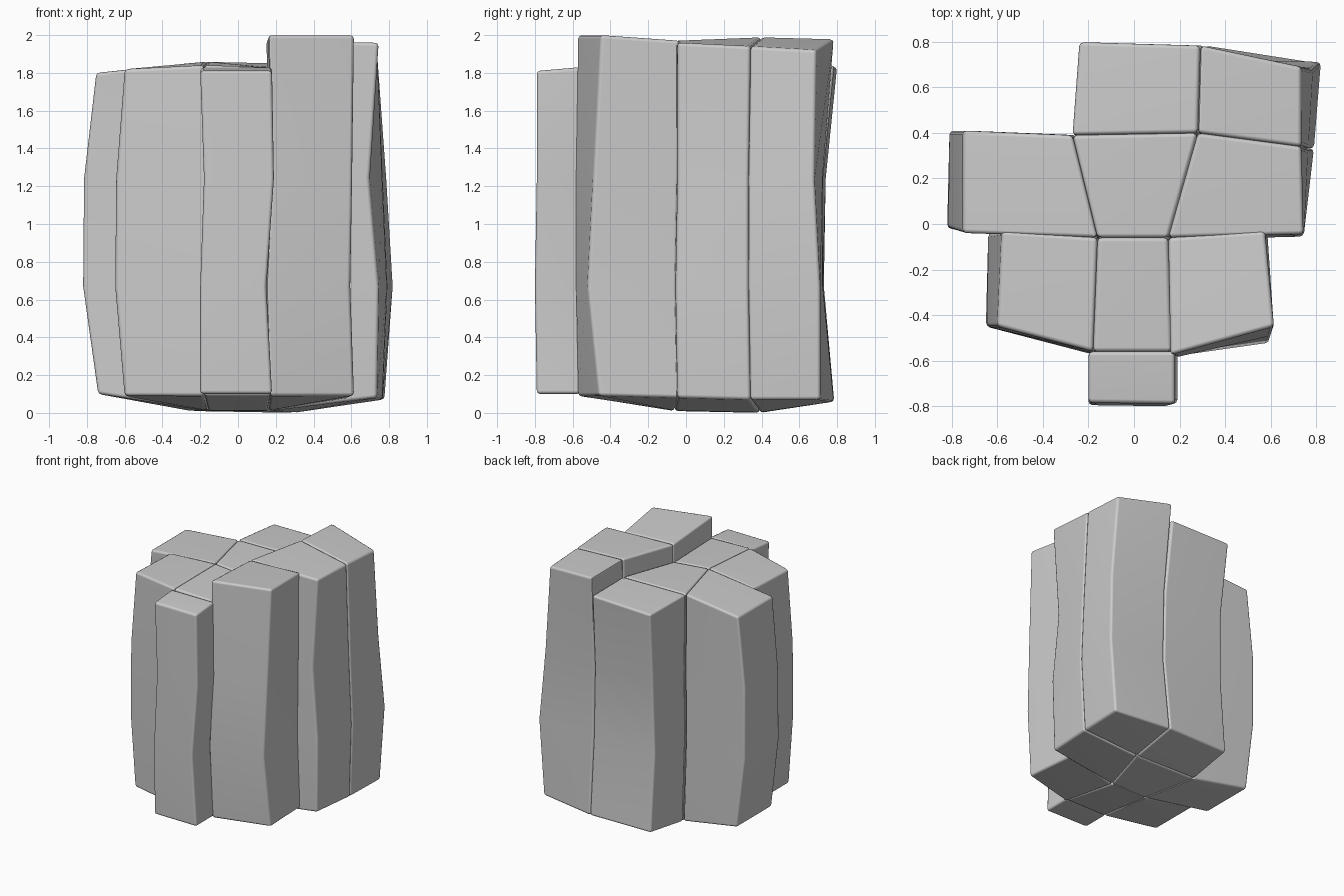
import bpy, bmesh, math

if "Cube" in bpy.data.objects:
    bpy.data.objects.remove(bpy.data.objects["Cube"])

# Shared column corners: x, y, top z, bottom z,
# then sideways drift (dx, dy) at the upper bend, lower bend and base
corners = {
    # inner corners
    "in_fl": (-.16, -.06, 1.86, .01, .01, .01, -.01, 0, 0, 0),
    "in_fr": (.15, -.06, 1.83, .01, .02, 0, -.01, -.01, .01, 0),
    "in_bl": (-.27, .39, 1.85, .01, .01, -.01, 0, 0, .02, 0),
    "in_br": (.28, .40, 1.85, 0, .01, -.02, .01, -.02, .02, -.01),
    # back corners
    "back_l": (-.24, .80, 1.83, .06, .02, -.06, .01, -.07, .01, -.02),
    "back_m": (.29, .785, 1.84, .06, .02, -.06, .03, -.06, .02, 0),
    "back_r": (.735, .69, 1.78, .07, .05, -.01, .085, .02, .04, .02),
    # right side corners
    "right_b": (.735, .34, 1.80, .07, .03, -.01, .055, -.01, .03, 0),
    "right_f": (.745, -.045, 1.82, .08, -.05, 0, 0, -.01, -.01, 0),
    # left side corners
    "left_b": (-.75, .41, 1.80, .10, -.06, 0, -.06, 0, .01, 0),
    "left_f": (-.75, -.04, 1.80, .10, -.065, .02, -.07, .02, .01, 0),
}
front = {
    "fl_b": (-.58, -.03, 1.82, .09, -.06, -.01, -.06, -.01, -.02, 0),
    "fl_f": (-.60, -.45, 1.82, .09, -.045, 0, -.05, 0, 0, -.01),
    "mid_l": (-.18, -.56, 1.84, .09, .01, -.01, -.01, -.01, 0, 0),
    "mid_r": (.165, -.56, 1.83, .09, .02, -.01, -.02, -.01, .01, 0),
    "tall_l": (.16, -.575, 1.86, .09, .02, -.01, -.01, -.01, .01, 0),
    "fr_f": (.615, -.45, 1.86, .09, -.01, -.04, -.02, -.07, 0, -.01),
    "fr_b": (.575, -.03, 1.83, .08, 0, -.01, 0, -.02, .01, 0),
    "tip_bl": (-.20, -.56, 1.83, .10, .02, 0, 0, 0, 0, 0),
    "tip_br": (.18, -.56, 1.83, .10, .01, 0, -.03, 0, 0, 0),
    "tip_l": (-.20, -.785, 1.81, .10, .02, 0, 0, -.01, 0, 0),
    "tip_r": (.18, -.79, 1.81, .10, .01, 0, -.03, -.01, 0, 0),
}
corners.update(front)

# Each column: corners counter-clockwise from above, extra height
columns = {
    "back_column": (("in_bl", "in_br", "back_m", "back_l"), 0),
    "back_right_column": (("in_br", "right_b", "back_r", "back_m"), .14),
    "right_column": (("in_fr", "right_f", "right_b", "in_br"), .14),
    "left_column": (("left_f", "in_fl", "in_bl", "left_b"), 0),
    "centre_column": (("in_fl", "in_fr", "in_br", "in_bl"), 0),
    "front_left_column": (("fl_f", "mid_l", "in_fl", "fl_b"), 0),
    "front_middle_column": (("mid_l", "mid_r", "in_fr", "in_fl"), 0),
    "front_right_column": (("tall_l", "fr_f", "fr_b", "in_fr"), .14),
    "front_small_column": (("tip_l", "tip_r", "tip_br", "tip_bl"), 0),
}


def column(name, keys, extra):
    """Four-sided stone column with two bends and softened edges."""
    bm = bmesh.new()
    rings = []
    for level in range(4):
        ring = []
        for k in keys:
            x, y, zt, zb, ax, ay, bx, by, cx, cy = corners[k]
            dx, dy, z = ((cx, cy, zb), (bx, by, .67),
                         (ax, ay, 1.24), (0, 0, zt + extra))[level]
            ring.append(bm.verts.new((x + dx, y + dy, z)))
        rings.append(ring)
    bm.faces.new(rings[0][::-1])
    bm.faces.new(rings[-1])
    for a, b in zip(rings, rings[1:]):
        for i in range(4):
            j = (i + 1) % 4
            bm.faces.new((a[i], a[j], b[j], b[i]))
    bm.normal_update()
    # soften the corner and rim edges, leave the bends as they are
    sharp = [e for e in bm.edges if e.calc_face_angle() > math.radians(40)]
    bmesh.ops.bevel(bm, geom=sharp, offset=.018, segments=2, profile=.5,
                    affect='EDGES', clamp_overlap=True)
    mesh = bpy.data.meshes.new(name)
    bm.to_mesh(mesh)
    bm.free()
    ob = bpy.data.objects.new(name, mesh)
    bpy.context.collection.objects.link(ob)
    for o in bpy.context.selected_objects:
        o.select_set(False)
    ob.select_set(True)
    bpy.context.view_layer.objects.active = ob
    bpy.ops.object.shade_smooth_by_angle(angle=math.radians(50))
    mod = ob.modifiers.new("even_shading", 'WEIGHTED_NORMAL')
    mod.keep_sharp = True


for name, (keys, extra) in columns.items():
    column(name, keys, extra)
